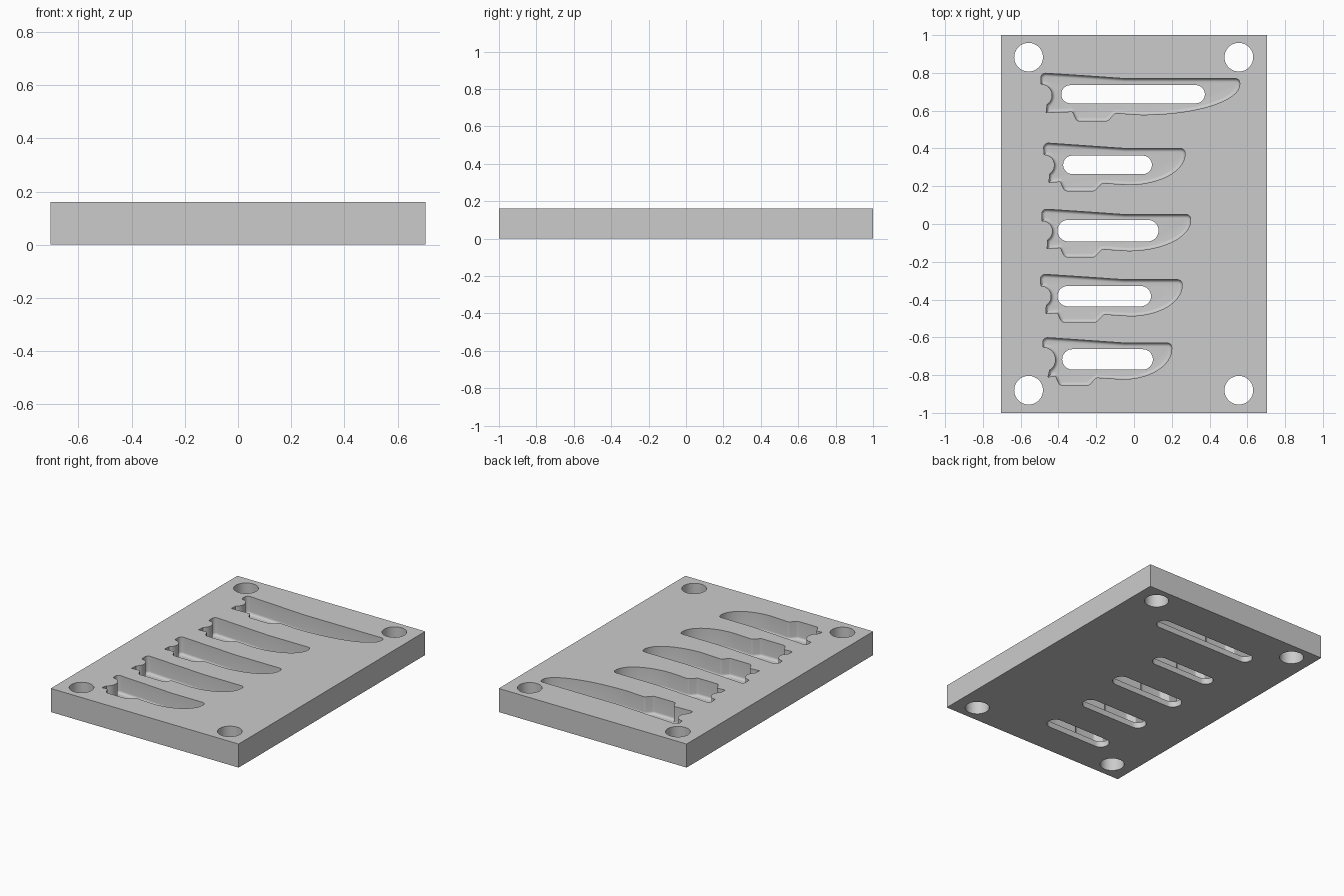
import bpy, bmesh
from math import sin, cos, pi, tan, radians
from mathutils import Vector

cube = bpy.data.objects.get("Cube")
if cube:
    bpy.data.objects.remove(cube, do_unlink=True)

THICK, FLOOR, FILLET = 0.16, 0.04, 0.018
TOP = THICK + 0.05

grey = bpy.data.materials.new("plain_grey")
grey.use_nodes = True
grey.diffuse_color = (0.6, 0.6, 0.6, 1)
grey.node_tree.nodes["Principled BSDF"].inputs["Base Color"].default_value = (0.6, 0.6, 0.6, 1)


def arc(cx, cy, rx, ry, a0, a1, n):
    """Points on an elliptical arc, angles in degrees."""
    angles = [radians(a0 + (a1 - a0) * i / n) for i in range(n + 1)]
    return [Vector((cx + rx * cos(a), cy + ry * sin(a))) for a in angles]


def rounded(corners, steps=7):
    """Replace each (point, radius) corner with an arc where radius > 0."""
    out = []
    for i, (p, r) in enumerate(corners):
        if r == 0:
            out.append(p)
            continue
        u = (corners[i - 1][0] - p).normalized()
        v = (corners[(i + 1) % len(corners)][0] - p).normalized()
        half = u.angle(v) / 2
        trim = r / tan(half)
        centre = p + (u + v).normalized() * (r / sin(half))
        a, b = p + u * trim - centre, p + v * trim - centre
        sweep = b.angle_signed(a)
        for k in range(steps + 1):
            t = sweep * k / steps
            out.append(centre + Vector((a.x * cos(t) - a.y * sin(t),
                                        a.x * sin(t) + a.y * cos(t))))
    return out


def inset(points, d):
    """Move a counter-clockwise outline inwards by d."""
    out = []
    for i, p in enumerate(points):
        e1 = (p - points[i - 1]).normalized()
        e2 = (points[(i + 1) % len(points)] - p).normalized()
        n1, n2 = Vector((-e1.y, e1.x)), Vector((-e2.y, e2.x))
        out.append(p + (n1 + n2) / (1 + n1.dot(n2)) * d)
    return out


def loft(bm, rings):
    """Closed solid through a stack of (outline, height) rings, bottom first."""
    loops = [[bm.verts.new((p.x, p.y, z)) for p in pts] for pts, z in rings]
    bm.faces.new(loops[0][::-1])
    bm.faces.new(loops[-1])
    for low, high in zip(loops, loops[1:]):
        for i in range(len(low)):
            j = (i + 1) % len(low)
            bm.faces.new((low[i], low[j], high[j], high[i]))


def make_object(name, bm):
    mesh = bpy.data.meshes.new(name)
    bm.to_mesh(mesh)
    bm.free()
    mesh.materials.append(grey)
    ob = bpy.data.objects.new(name, mesh)
    bpy.context.collection.objects.link(ob)
    return ob


def pocket_outline(x0, top, tip, b0, b1, bite):
    """Blade-shaped recess: notched butt, heel tab, curved belly, straight spine."""
    def at(x, y, r=0):
        return (Vector((x, top + y)), r)
    xc, x_low = b1 + 0.14, x0 + 0.03
    corners = [at(x0, 0, 0.025)]
    corners += [(p, 0) for p in arc(x0 + 0.004, top - 0.118, bite, bite, 90, -58, 14)]
    corners += [at(x_low, -0.21),
                at(b0, -0.205, 0.01),
                at(b0 + 0.022, -0.255, 0.025),
                at(b1 - 0.04, -0.255, 0.025),
                at(b1, -0.213, 0.02)]
    corners += [(p, 0) for p in arc(xc, top - 0.06, tip - xc, 0.162, -90, 0, 20)]
    corners += [at(tip, -0.03, 0.024), at(-0.05, -0.03), at(-0.25, -0.016)]
    return rounded(corners)


# Plate
bm = bmesh.new()
bmesh.ops.create_cube(bm, size=1)
bmesh.ops.scale(bm, vec=(1.41, 2, THICK), verts=bm.verts)
bmesh.ops.translate(bm, vec=(0, 0, THICK / 2), verts=bm.verts)
plate = make_object("mould_plate", bm)

# Per recess: butt x, top y, tip x, tab start, tab end, notch radius
recesses = [
    (-0.495, 0.80, 0.56, -0.325, -0.10, 0.058),
    (-0.480, 0.43, 0.27, -0.390, -0.17, 0.055),
    (-0.490, 0.08, 0.30, -0.390, -0.17, 0.055),
    (-0.497, -0.265, 0.255, -0.405, -0.16, 0.055),
    (-0.485, -0.60, 0.20, -0.415, -0.20, 0.066),
]
# Per slot: left x, right x, centre y, half width
slots = [
    (-0.385, 0.375, 0.687, 0.048),
    (-0.375, 0.095, 0.313, 0.049),
    (-0.405, 0.13, -0.035, 0.057),
    (-0.405, 0.09, -0.382, 0.054),
    (-0.380, 0.10, -0.717, 0.054),
]

# Recess cutters with a filleted floor edge
bm = bmesh.new()
for spec in recesses:
    outline = pocket_outline(*spec)
    rings = []
    for k in range(7):
        a = pi / 2 * k / 6
        rings.append((inset(outline, FILLET * (1 - sin(a))),
                      FLOOR + FILLET * (1 - cos(a))))
    loft(bm, rings + [(outline, TOP)])
recess_cutter = make_object("recess_cutter", bm)

# Through cutters: slots and corner holes
bm = bmesh.new()
for x0, x1, y, r in slots:
    ends = arc(x1 - r, y, r, r, -90, 90, 20) + arc(x0 + r, y, r, r, 90, 270, 20)
    loft(bm, [(ends, -0.05), (ends, TOP)])
for x in (-0.558, 0.555):
    for y in (-0.88, 0.883):
        ring = arc(x, y, 0.076, 0.076, 0, 360, 48)[:-1]
        loft(bm, [(ring, -0.05), (ring, TOP)])
through_cutter = make_object("through_cutter", bm)

# Cut the plate, then drop the cutters
bpy.ops.object.select_all(action='DESELECT')
bpy.context.view_layer.objects.active = plate
plate.select_set(True)
for cutter in (recess_cutter, through_cutter):
    cutter.hide_render = True
    mod = plate.modifiers.new(cutter.name, 'BOOLEAN')
    mod.operation = 'DIFFERENCE'
    mod.solver = 'EXACT'
    mod.object = cutter
    bpy.ops.object.modifier_apply(modifier=mod.name)
    bpy.data.objects.remove(cutter, do_unlink=True)
bpy.ops.object.shade_smooth_by_angle(angle=radians(30))
